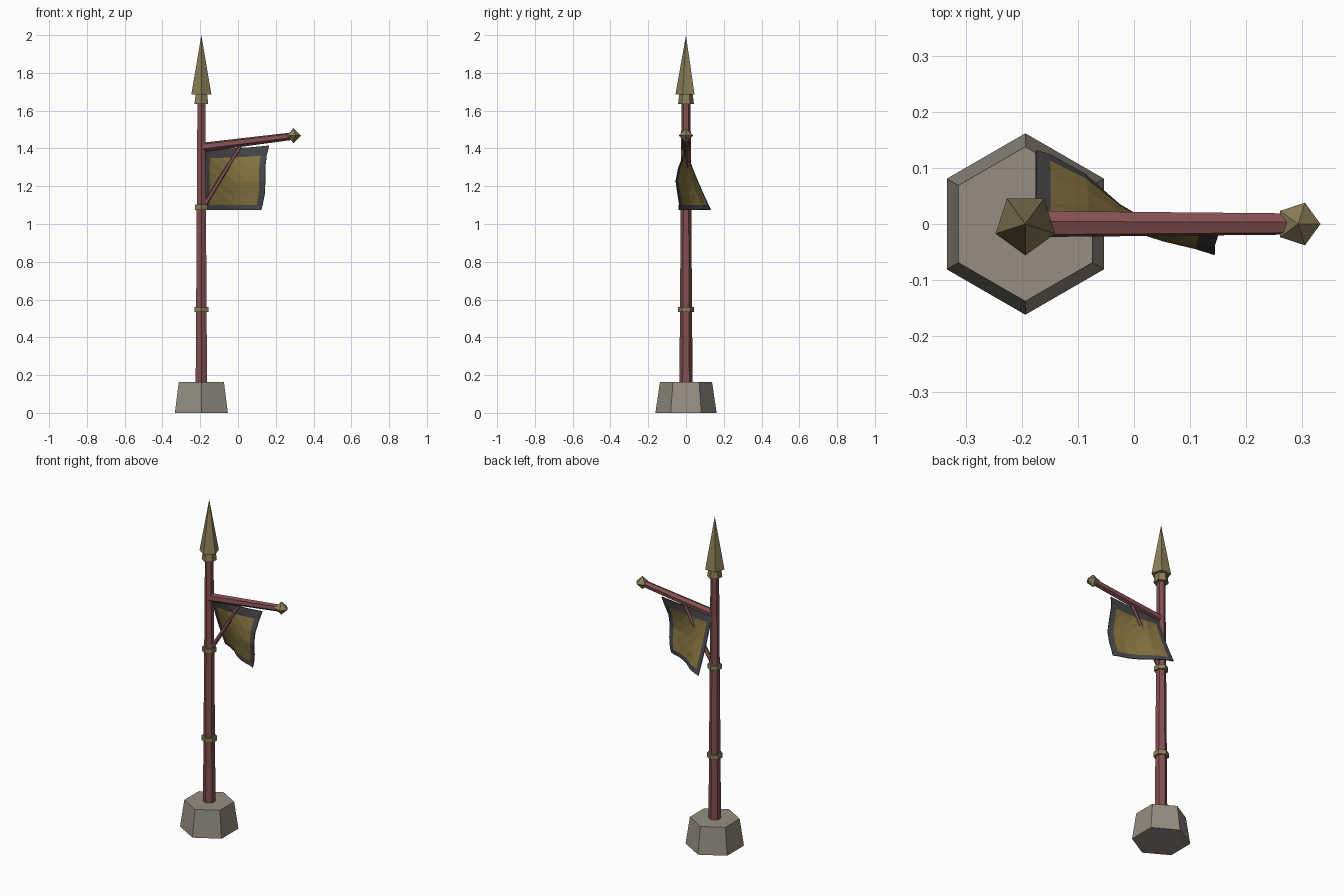
import bpy, bmesh
from math import sin, cos, pi, radians
from mathutils import Vector

if "Cube" in bpy.data.objects:
    bpy.data.objects.remove(bpy.data.objects["Cube"])

PX = -0.194  # pole axis


def mat(name, rgb):
    m = bpy.data.materials.new(name)
    m.diffuse_color = (*rgb, 1)
    m.use_nodes = True
    m.node_tree.nodes["Principled BSDF"].inputs["Base Color"].default_value = m.diffuse_color
    return m


WOOD = mat("red_wood", (0.23, 0.08, 0.08))
BRASS = mat("brass", (0.26, 0.21, 0.10))
STONE = mat("stone", (0.30, 0.27, 0.22))
CLOTH = mat("yellow_cloth", (0.23, 0.17, 0.05))
TRIM = mat("dark_trim", (0.06, 0.06, 0.065))


def finish(name, bm, *mats):
    bmesh.ops.recalc_face_normals(bm, faces=bm.faces)
    me = bpy.data.meshes.new(name)
    bm.to_mesh(me)
    bm.free()
    for m in mats:
        me.materials.append(m)
    ob = bpy.data.objects.new(name, me)
    bpy.context.collection.objects.link(ob)
    return ob


def turned(name, start, end, profile, sides, turn, m):
    """Faceted solid along start-end; profile is (fraction, radius), radius 0 is a point."""
    a, b = Vector(start), Vector(end)
    d = (b - a).normalized()
    side = Vector((1, 0, 0)) if abs(d.z) > 0.9 else Vector((0, 1, 0))
    up = d.cross(side)
    bm = bmesh.new()
    rings = []
    for t, r in profile:
        c = a.lerp(b, t)
        n = sides if r else 1
        angles = [radians(turn) + 2 * pi * i / sides for i in range(n)]
        rings.append([bm.verts.new(c + r * (cos(g) * side + sin(g) * up)) for g in angles])
    for lo, hi in zip(rings, rings[1:]):
        for i in range(sides):
            j = (i + 1) % sides
            quad = [lo[i % len(lo)], lo[j % len(lo)], hi[j % len(hi)], hi[i % len(hi)]]
            bm.faces.new(list(dict.fromkeys(quad)))
    for ring in (rings[0], rings[-1]):
        if len(ring) > 2:
            bm.faces.new(ring)
    return finish(name, bm, m)


def upright(name, z0, z1, profile, sides, turn, m, x=PX):
    return turned(name, (x, 0, z0), (x, 0, z1), profile, sides, turn, m)


# Stone foot and tapered pole
upright("stone_base", 0, 0.163, [(0, 0.162), (1, 0.138)], 6, 90, STONE)
upright("pole", -0.0, 1.65, [(0, 0.036), (1, 0.024)], 6, 90, WOOD)

# Brass rings and collar
for name, z, r in (("lower_ring", 0.533, 0.043), ("upper_ring", 1.075, 0.039)):
    upright(name, z, z + 0.028, [(0, r), (1, r)], 6, 90, BRASS)
upright("spear_collar", 1.635, 1.69, [(0, 0.042), (1, 0.035)], 6, 90, BRASS)

# Spear head
upright("spear_head", 1.685, 2.0, [(0, 0.056), (1, 0)], 5, -90, BRASS)

# Sloping arm, end knob and brace
turned("arm", (PX, 0, 1.405), (0.295, 0, 1.466), [(0, 0.025), (1, 0.02)], 6, 20, WOOD)
upright("arm_knob", 1.428, 1.508, [(0, 0), (0.5, 0.04), (1, 0)], 5, 0, BRASS, x=0.293)
turned("brace", (-0.19, 0, 1.08), (0.017, 0, 1.42), [(0, 0.013), (1, 0.011)], 5, 0, WOOD)

# Hanging banner: twisted cloth with a dark border of narrow outer cells
US = [0, 0.08, 0.29, 0.5, 0.71, 0.9, 1]
VS = [0, 0.15, 0.35, 0.55, 0.75, 0.92, 1]


def cloth_point(u, v):
    x = -0.175 + u * (0.34 - 0.042 * v) - 0.008 * u * sin(2 * pi * v)
    left = 0.13 * v ** 1.2
    right = -0.047 * v - 0.035 * sin(pi * v) ** 2
    y = left + (right - left) * u + 0.012 * v * sin(2.5 * pi * u)
    z = 1.40 + 0.015 * u - v * (0.325 + 0.015 * u) - 0.006 * sin(pi * u) * (1 - v)
    return x, y, z


bm = bmesh.new()
grid = [[bm.verts.new(cloth_point(u, v)) for u in US] for v in VS]
nu, nv = len(US) - 1, len(VS) - 1
for j in range(nv):
    for i in range(nu):
        f = bm.faces.new((grid[j][i], grid[j + 1][i], grid[j + 1][i + 1], grid[j][i + 1]))
        f.material_index = int(i in (0, nu - 1) or j in (0, nv - 1))
bmesh.ops.triangulate(bm, faces=bm.faces[:])
banner = finish("banner_cloth", bm, CLOTH, TRIM)
thick = banner.modifiers.new("thickness", "SOLIDIFY")
thick.thickness = 0.005
thick.offset = 0
